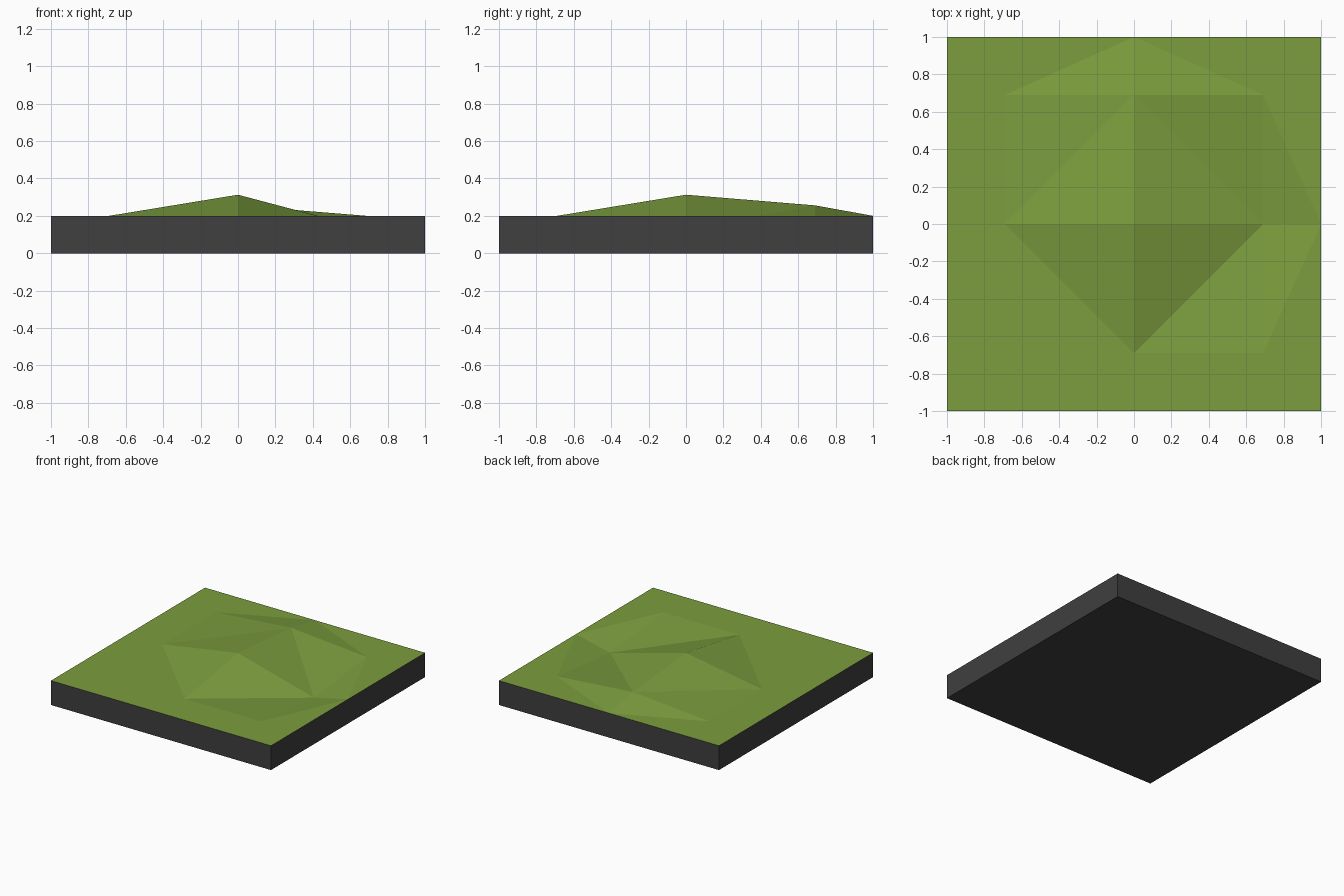
import bpy, bmesh

if "Cube" in bpy.data.objects:
    bpy.data.objects.remove(bpy.data.objects["Cube"])

GROUND = 0.2
COORDS = [-1, -0.69, 0, 0.69, 1]
# raised or sunken grid points (column, row): height
BUMPS = {(2, 2): 0.313, (2, 3): 0.256, (3, 2): 0.13}


def material(name, rgb):
    m = bpy.data.materials.new(name)
    m.diffuse_color = (*rgb, 1)
    m.use_nodes = True
    m.node_tree.nodes["Principled BSDF"].inputs["Base Color"].default_value = m.diffuse_color
    return m


grass = material("grass green", (0.20, 0.34, 0.048))
dark = material("dark grey", (0.05, 0.05, 0.05))


def make_object(name, bm, mat):
    mesh = bpy.data.meshes.new(name)
    bm.normal_update()
    bm.to_mesh(mesh)
    bm.free()
    mesh.materials.append(mat)
    bpy.context.collection.objects.link(bpy.data.objects.new(name, mesh))


# grass surface: 4 x 4 cells, each split away from its most displaced corner
bm = bmesh.new()
v = {(i, j): bm.verts.new((x, y, BUMPS.get((i, j), GROUND)))
     for i, x in enumerate(COORDS) for j, y in enumerate(COORDS)}
for i in range(4):
    for j in range(4):
        q = [v[i, j], v[i + 1, j], v[i + 1, j + 1], v[i, j + 1]]
        k = max(range(4), key=lambda n: abs(q[n].co.z - GROUND))
        a, b, c, d = q[k:] + q[:k]
        bm.faces.new((a, b, d))
        bm.faces.new((b, c, d))
make_object("grass_surface", bm, grass)

# base slab: open-topped box below the grass
bm = bmesh.new()
bmesh.ops.create_cube(bm, size=2)
for p in bm.verts:
    p.co.z = GROUND if p.co.z > 0 else 0
bm.normal_update()
bmesh.ops.delete(bm, geom=[f for f in bm.faces if f.normal.z > 0.5], context='FACES')
make_object("base_slab", bm, dark)
